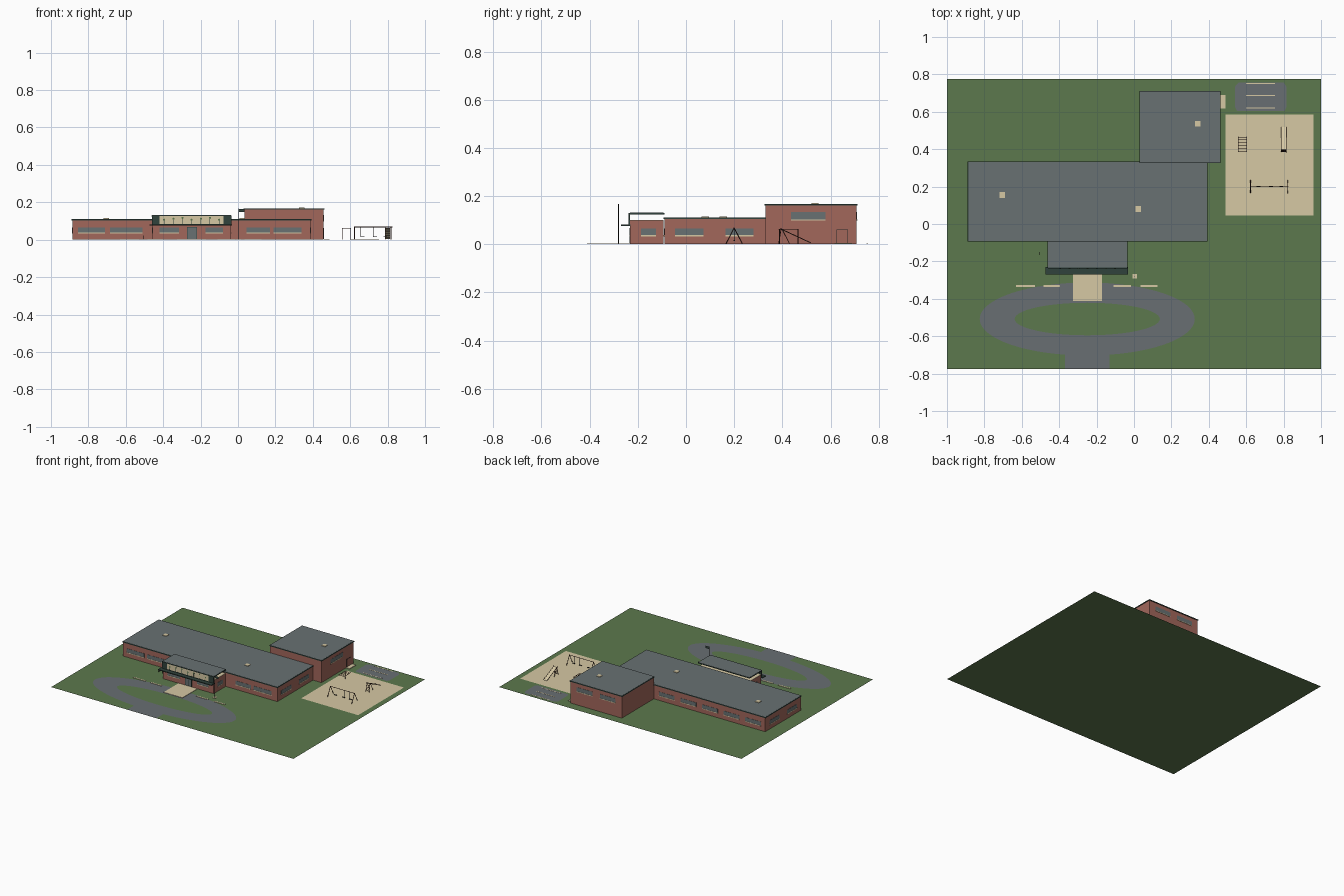
import bpy, bmesh, math
from mathutils import Vector, Matrix

cube = bpy.data.objects.get("Cube")
if cube:
    bpy.data.objects.remove(cube, do_unlink=True)


def material(name, *rgb):
    m = bpy.data.materials.new(name)
    m.use_nodes = True
    m.diffuse_color = (*rgb, 1)
    m.node_tree.nodes["Principled BSDF"].inputs["Base Color"].default_value = (*rgb, 1)
    return m


GRASS = material("grass green", .108, .19, .075)
ROOF = material("roof grey", .14, .165, .17)
ASPHALT = material("asphalt grey", .138, .156, .168)
TAN = material("sand tan", .67, .58, .37)
BRICK = material("brick red", .36, .135, .105)
GLASS = material("window grey", .14, .165, .17)
TRIM = material("dark green trim", .03, .055, .045)
BROWN = material("dark brown", .07, .025, .018)
BLACK = material("charcoal", .02, .021, .021)


def finish(name, bm, mat):
    mesh = bpy.data.meshes.new(name)
    bm.to_mesh(mesh)
    bm.free()
    mesh.materials.append(mat)
    ob = bpy.data.objects.new(name, mesh)
    bpy.context.collection.objects.link(ob)
    return ob


def boxes(name, mat, *spans):
    """One object from boxes given as x0, x1, y0, y1, z0, z1."""
    bm = bmesh.new()
    for x0, x1, y0, y1, z0, z1 in spans:
        place = Matrix.Translation(((x0 + x1) / 2, (y0 + y1) / 2, (z0 + z1) / 2))
        bmesh.ops.create_cube(bm, size=1, matrix=place @ Matrix.Diagonal((x1 - x0, y1 - y0, z1 - z0, 1)))
    return finish(name, bm, mat)


def sheet(name, mat, points, z):
    """Flat polygon lying on the ground."""
    bm = bmesh.new()
    bm.faces.new([bm.verts.new((x, y, z)) for x, y in points])
    return finish(name, bm, mat)


def rect(x0, x1, y0, y1):
    return [(x0, y0), (x1, y0), (x1, y1), (x0, y1)]


def bars(name, mat, r, *pairs):
    """One object from thin round bars between point pairs."""
    bm = bmesh.new()
    for a, b in pairs:
        a, b = Vector(a), Vector(b)
        turn = (b - a).to_track_quat("Z", "Y").to_matrix().to_4x4()
        bmesh.ops.create_cone(bm, cap_ends=True, segments=6, radius1=r, radius2=r, depth=(b - a).length,
                              matrix=Matrix.Translation((a + b) / 2) @ turn)
    return finish(name, bm, mat)


# Grounds; everything else starts at BASE, just above the lawn
BASE = .001
sheet("lawn", GRASS, rect(-1, 1, -.775, .775), 0)
sheet("play_area", TAN, rect(.49, .96, .045, .585), .0015)
sheet("drive_exit", ASPHALT, rect(-.37, -.13, -.775, -.68), .0012)

# Oval driveway ring
bm = bmesh.new()
N = 64
rings = []
for rx, ry in ((.575, .195), (.388, .087)):
    rings.append([bm.verts.new((-.25 + rx * math.cos(math.tau * i / N),
                                -.508 + ry * math.sin(math.tau * i / N), .0015)) for i in range(N)])
outer, inner = rings
for i in range(N):
    j = (i + 1) % N
    bm.faces.new((outer[i], outer[j], inner[j], inner[i]))
finish("driveway", bm, ASPHALT)

# Hard court with clipped corners and painted lines
sheet("court", ASPHALT, [(.55, .605), (.805, .605), (.815, .625), (.815, .735), (.8, .757),
                         (.56, .757), (.54, .735), (.54, .625)], .0015)
boxes("court_lines", TAN, *[(.6, .755, y - .003, y + .003, .0016, .0025) for y in (.62, .688, .752)])

# Walk, kerbs and side step
boxes("entrance_walk", TAN, (-.325, -.17, -.412, -.235, BASE, .004))
boxes("kerbs", TAN, *[(x0, x1, -.337, -.327, BASE, .004)
                      for x0, x1 in ((-.63, -.53), (-.485, -.395), (-.11, -.015), (.035, .125))])
boxes("side_step", TAN, (.46, .49, .617, .69, BASE, .005))


# Brick blocks with trimmed flat roofs
def block(name, x0, x1, y0, y1, h, top):
    boxes(name + "_walls", BRICK, (x0, x1, y0, y1, BASE, h))
    e = .004
    boxes(name + "_roof_edge", TRIM, (x0 - e, x1 + e, y0 - e, y1 + e, top - .006, top))
    boxes(name + "_roof", ROOF, (x0 - e / 4, x1 + e / 4, y0 - e / 4, y1 + e / 4, top, top + .0008))


block("main_wing", -.885, .388, -.09, .33, .105, .11)
block("hall", .034, .458, .33, .708, .162, .167)
block("entrance", -.458, -.038, -.232, -.094, .098, .13)
boxes("entrance_wall_cap", TAN, (-.458, -.038, -.232, -.094, .098, .1))

# Roof vents
boxes("roof_vents", TAN, *[(x - .015, x + .015, y - .015, y + .015, z, z + .005)
                           for x, y, z in ((-.705, .155, .11), (.022, .08, .11), (.34, .535, .167))])


# Windows with pale sills, set on one wall plane
def windows(name, axis, at, out, spans, z0, z1):
    panes, sills = [], []
    for a, b in spans:
        for store, deep, lo, hi in ((panes, .0015, z0, z1), (sills, .003, z0 - .005, z0)):
            d = sorted((at - out * .001, at + out * deep))
            store.append((a, b, *d, lo, hi) if axis == "y" else (*d, a, b, lo, hi))
    boxes(name + "_windows", GLASS, *panes)
    boxes(name + "_sills", TAN, *sills)


LOW = (.038, .066)
windows("front", "y", -.09, -1, [(-.855, -.71), (-.685, -.51), (.045, .17), (.19, .34)], *LOW)
windows("entrance_front", "y", -.232, -1, [(-.42, -.315), (-.175, -.08)], *LOW)
windows("back", "y", .33, 1, [(-.85 + .178 * i, -.85 + .178 * i + .13) for i in range(5)], *LOW)
windows("hall_back", "y", .708, 1, [(.085, .215), (.275, .405)], .103, .133)
windows("hall_side", "x", .458, 1, [(.435, .58)], .103, .133)
for side, wall, porch in (("left", .388, -.038), ("right", -.885, -.458)):
    out = 1 if side == "left" else -1
    windows(side + "_end", "x", wall, out, [(-.045, .073), (.165, .28)], *LOW)
    windows(side + "_entrance", "x", porch, out, [(-.187, -.125)], *LOW)

# Entrance doors and side door frame
boxes("entrance_doors", GLASS, (-.27, -.247, -.234, -.231, .004, .064), (-.245, -.222, -.234, -.231, .004, .064))
boxes("entrance_door_frame", TRIM, (-.273, -.27, -.235, -.231, .004, .067), (-.222, -.219, -.235, -.231, .004, .067),
      (-.27, -.222, -.235, -.231, .064, .067), (-.247, -.245, -.235, -.231, .004, .064))
boxes("side_door_frame", BLACK, (.457, .46, .625, .627, .005, .062), (.457, .46, .67, .672, .005, .062),
      (.457, .46, .625, .672, .06, .062))

# Canopy and framed mural panel over the entrance
boxes("canopy", TRIM, (-.472, -.032, -.27, -.23, .075, .081))
boxes("mural_frame", TRIM, (-.46, -.42, -.239, -.233, .08, .13), (-.078, -.036, -.239, -.233, .08, .13),
      (-.42, -.078, -.239, -.233, .08, .085), (-.42, -.078, -.239, -.233, .126, .13))
boxes("mural_panel", TAN, (-.42, -.078, -.2385, -.234, .085, .126))
trees = [(-.395 + i * .049, .107 + .005 * (i % 3)) for i in range(7)]
bars("mural_tree_crowns", GRASS, .006, *[((x, -.2395, z), (x, -.237, z)) for x, z in trees])
boxes("mural_tree_trunks", TRIM, *[(x - .0012, x + .0012, -.2395, -.237, .085, z - .005) for x, z in trees])

# Flagpole
boxes("flagpole_base", TAN, (-.008, .016, -.292, -.268, BASE, .004))
bars("flagpole", BLACK, .0016, ((.004, -.28, .004), (.004, -.28, .167)))
boxes("flag", TRIM, (.005, .034, -.2805, -.2795, .147, .164))

# Bike rack
for x in (-.54, -.505):
    bars("bike_rack", BLACK, .0015, ((x, -.165, BASE), (x, -.165, .022)), ((x, -.15, BASE), (x, -.15, .022)),
         ((x, -.165, .022), (x, -.15, .022)))

# Swing set
legs = [((x, .2 + s * .034, .002), (x, .2, .068)) for x in (.623, .822) for s in (-1, 1)]
bars("swing_frame", BROWN, .002, ((.62, .2, .068), (.825, .2, .068)), *legs)
seats = (.665, .732, .787)
bars("swing_chains", BLACK, .0004, *[((x + s, .2, .016), (x + s, .2, .068)) for x in seats for s in (-.009, .009)])
boxes("swing_seats", BLACK, *[(x - .01, x + .01, .197, .203, .014, .017) for x in seats])

# Climbing ladder
bars("climber", BROWN, .0015,
     *[((x, y, .002), (x, y, .062)) for x in (.558, .603) for y in (.388, .465)],
     *[((x, .385, .062), (x, .468, .062)) for x in (.558, .603)],
     *[((.558, .39 + i * .0148, .062), (.603, .39 + i * .0148, .062)) for i in range(6)])

# Slide with ladder
chute = boxes("slide_chute", TAN, (.787, .813, -.066, .066, -.001, .001))
chute.location = (0, .457, .033)
chute.rotation_euler.x = -math.atan2(.056, .122)
bars("slide_frame", BROWN, .0016,
     *[pair for x in (.786, .814) for pair in
       (((x, .395, .063), (x, .518, .006)), ((x, .385, .002), (x, .395, .067)), ((x, .43, .002), (x, .4, .06)))],
     *[((.786, .387 + i * .002, .01 + i * .012), (.814, .387 + i * .002, .01 + i * .012)) for i in range(5)])
